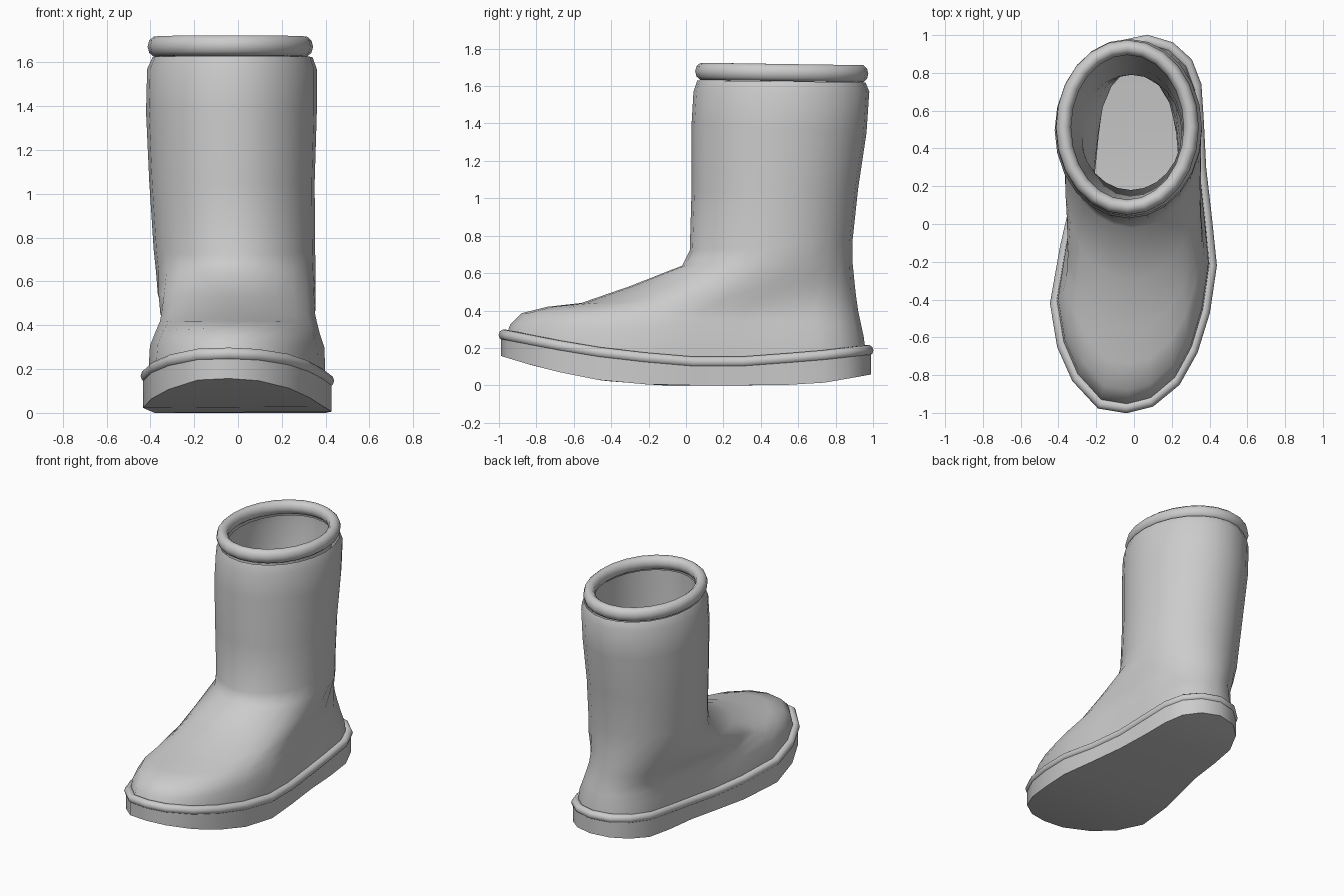
import bpy, bmesh, math
from mathutils import Vector

if "Cube" in bpy.data.objects:
    bpy.data.objects.remove(bpy.data.objects["Cube"])

N = 24
# Sole outline: toe -> right side -> heel -> left side
OUTLINE = [(-.04, -1.0), (.10, -.965), (.24, -.85), (.335, -.68), (.40, -.47), (.437, -.22),
           (.41, .04), (.38, .30), (.368, .54), (.355, .74), (.305, .87), (.205, .96),
           (.07, 1.0), (-.07, .97), (-.17, .88), (-.235, .74), (-.26, .55), (-.285, .33),
           (-.335, .12), (-.39, -.12), (-.443, -.42), (-.405, -.65), (-.325, -.83), (-.19, -.975)]
TOP = [(-1, .275), (-.7, .215), (-.4, .165), (0, .125), (.3, .125), (.7, .155), (1, .19)]
BOTTOM = [(-1, .16), (-.75, .085), (-.45, .025), (-.15, 0), (.5, 0), (.75, .015), (1, .06)]


def interp(table, y):
    y = max(-1, min(1, y))
    for (a, za), (b, zb) in zip(table, table[1:]):
        if y <= b:
            return za + (zb - za) * (y - a) / (b - a)
    return table[-1][1]


def lerp(a, b, t):
    return a + (b - a) * t


def offset(path, d):
    """Move a closed counter-clockwise path outward by d in plan."""
    out = []
    for i, p in enumerate(path):
        t = Vector(path[(i + 1) % len(path)]) - Vector(path[i - 1])
        n = Vector((t.y, -t.x)).normalized()
        out.append((p[0] + n.x * d, p[1] + n.y * d))
    return out


def loft(name, rings, closed=False, cap_start=False, cap_end=False):
    bm = bmesh.new()
    vs = [[bm.verts.new(p) for p in r] for r in rings]
    n = len(rings[0])
    pairs = list(zip(vs, vs[1:])) + ([(vs[-1], vs[0])] if closed else [])
    for a, b in pairs:
        for i in range(n):
            j = (i + 1) % n
            bm.faces.new((a[i], a[j], b[j], b[i]))
    # Caps are strips running across from right side to left side
    for r in ([vs[0]] if cap_start else []) + ([vs[-1]] if cap_end else []):
        h = n // 2
        for i in range(h):
            q = [r[i], r[i + 1], r[n - i - 1], r[(n - i) % n]]
            bm.faces.new(list(dict.fromkeys(q)))
    bmesh.ops.recalc_face_normals(bm, faces=bm.faces)
    me = bpy.data.meshes.new(name)
    bm.to_mesh(me)
    bm.free()
    ob = bpy.data.objects.new(name, me)
    bpy.context.collection.objects.link(ob)
    bpy.ops.object.select_all(action='DESELECT')
    ob.select_set(True)
    bpy.context.view_layer.objects.active = ob
    bpy.ops.object.shade_smooth_by_angle(angle=math.radians(60))
    return ob


def tube(name, path, height, r, rz, sides=10):
    rings = []
    for k in range(sides):
        a = 2 * math.pi * k / sides
        moved = offset(path, r * math.cos(a))
        rings.append([(q[0], q[1], height(p[1]) + rz * math.sin(a))
                      for p, q in zip(path, moved)])
    return loft(name, rings, closed=True)


# Sole, with upturned toe and heel
edge = offset(OUTLINE, -.01)
loft("sole", [[(x, y, interp(BOTTOM, y)) for x, y in edge],
              [(x, y, interp(TOP, y)) for x, y in edge]], cap_start=True, cap_end=True)

# Welt bead around the top of the sole
tube("welt", offset(OUTLINE, -.028), lambda y: interp(TOP, y), .03, .03)

# Upper sections: front y, front z, back y, back z, left x, right x, roundness, wall thickness
SECTIONS = [
    (-.96, .27, .96, .19, -.41, .40, 0, .08),
    (-.94, .325, .95, .26, -.405, .395, .05, .08),
    (-.88, .385, .935, .33, -.385, .375, .15, .09),
    (-.74, .42, .92, .40, -.375, .365, .35, .10),
    (-.56, .44, .91, .47, -.38, .36, .6, .10),
    (-.30, .53, .90, .56, -.38, .358, .85, .10),
    (-.02, .64, .89, .66, -.375, .355, 1, .10),
    (.02, .72, .89, .77, -.385, .352, 1, .10),
    (.03, 1.05, .92, 1.05, -.405, .35, 1, .09),
    (.03, 1.40, .965, 1.35, -.42, .36, 1, .08),
    (.04, 1.57, .98, 1.57, -.415, .36, 1, .07),
    (.06, 1.63, .96, 1.62, -.39, .34, 1, .05),
]


def section(s, inside, on_sole):
    yf, zf, yb, zb, xl, xr, m, d = s
    if inside:
        yf, yb, xl, xr = yf + d, yb - d, xl + d, xr - d
        if m < 1:
            zf -= d * .6
        elif zf < .9:
            yf += .06  # thicker wall over the instep
    pts = []
    for i, (x, y) in enumerate(OUTLINE):
        a = 2 * math.pi * i / N
        u = lerp((x + .443) / .88, .5 + .5 * math.sin(a), m)
        v = lerp((y + 1) / 2, .5 - .5 * math.cos(a), m)
        py = lerp(yf, yb, v)
        pz = interp(TOP, py) if on_sole else lerp(zf, zb, v)
        pts.append((lerp(xl, xr, u), py, pz))
    return pts


# Foot and shaft, outside and inside
for name, inside in (("upper", False), ("lining", True)):
    loft(name, [section(s, inside, i == 0) for i, s in enumerate(SECTIONS)])

# Rolled collar at the opening
rim = [(-.035 + .338 * math.sin(2 * math.pi * i / N), .512 - .423 * math.cos(2 * math.pi * i / N))
       for i in range(N)]
tube("collar", rim, lambda y: 1.68 - .015 * y, .04, .048)
